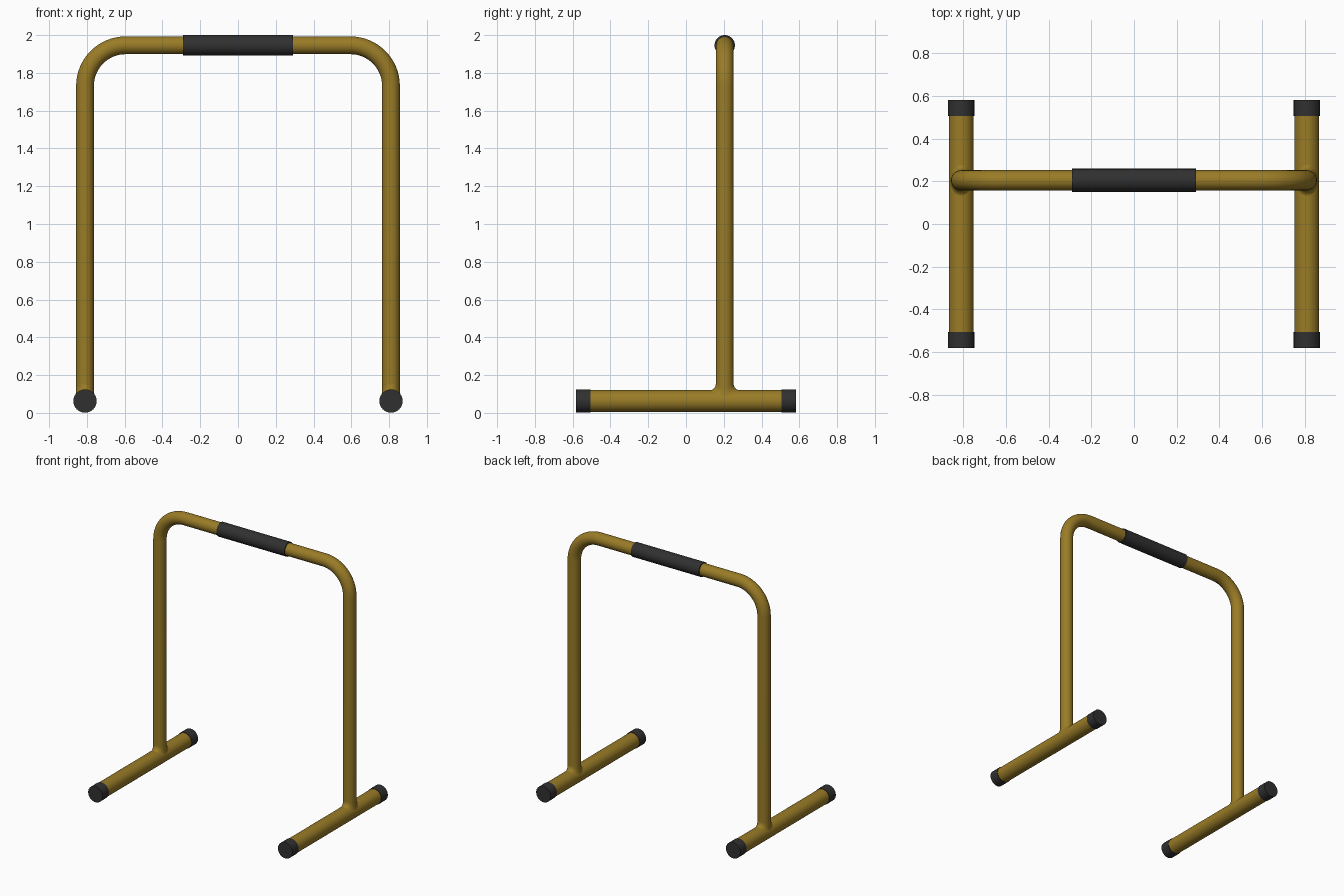
import bpy, bmesh, math
from mathutils import Vector

if "Cube" in bpy.data.objects:
    bpy.data.objects.remove(bpy.data.objects["Cube"])

TUBE_R, FOOT_R, CAP_R, GRIP_R = 0.047, 0.058, 0.0615, 0.054
LEG_X, LEG_Y, FOOT_Z, TOP_Z, BEND = 0.81, 0.205, 0.0625, 1.946, 0.215
SEG = 48


def material(name, rgb):
    m = bpy.data.materials.new(name)
    m.diffuse_color = (*rgb, 1)
    m.use_nodes = True
    m.node_tree.nodes["Principled BSDF"].inputs["Base Color"].default_value = m.diffuse_color
    return m


gold = material("gold_paint", (0.32, 0.2, 0.02))
rubber = material("black_rubber", (0.03, 0.03, 0.03))


def loft(name, rings, mat, caps=True):
    """Skin a list of closed rings into one smooth object."""
    bm = bmesh.new()
    loops = [[bm.verts.new(p) for p in ring] for ring in rings]
    for a, b in zip(loops, loops[1:]):
        n = len(a)
        for i in range(n):
            j = (i + 1) % n
            bm.faces.new((a[i], a[j], b[j], b[i]))
    if caps:
        bm.faces.new(loops[0][::-1])
        bm.faces.new(loops[-1])
    bmesh.ops.recalc_face_normals(bm, faces=bm.faces)
    me = bpy.data.meshes.new(name)
    bm.to_mesh(me)
    bm.free()
    me.materials.append(mat)
    ob = bpy.data.objects.new(name, me)
    bpy.context.collection.objects.link(ob)
    bpy.ops.object.select_all(action='DESELECT')
    ob.select_set(True)
    bpy.context.view_layer.objects.active = ob
    bpy.ops.object.shade_smooth_by_angle(angle=math.radians(35))
    return ob


ANGLES = [2 * math.pi * i / SEG for i in range(SEG)]


def ring(centre, u, v, r):
    return [Vector(centre) + (Vector(u) * math.cos(a) + Vector(v) * math.sin(a)) * r for a in ANGLES]


def bar_y(name, x, y0, y1, r, mat):
    return loft(name, [ring((x, y, FOOT_Z), (1, 0, 0), (0, 0, 1), r) for y in (y0, y1)], mat)


# Bent hoop: two uprights and a top bar in one tube
path = [((-LEG_X, FOOT_Z + 0.02), 0)]
for side in (-1, 1):
    for k in range(17):
        t = math.pi / 2 * k / 16
        if side == 1:
            t += math.pi / 2
        cx = side * (LEG_X - BEND)
        path.append(((cx - BEND * math.cos(t), TOP_Z - BEND + BEND * math.sin(t)), t))
path.append(((LEG_X, FOOT_Z + 0.02), math.pi))
loft("hoop_tube", [ring((x, LEG_Y, z), (-math.cos(t), 0, math.sin(t)), (0, 1, 0), TUBE_R)
                   for (x, z), t in path], gold)

# Hand grip
loft("hand_grip", [ring((x, LEG_Y, TOP_Z), (0, 1, 0), (0, 0, 1), GRIP_R) for x in (-0.29, 0.29)], rubber)


def weld_rings(x):
    """Saddle-shaped fillet between upright and foot tube."""
    rings = []
    for k in range(9):
        t = math.pi / 2 * k / 8
        f = 1 - math.sin(t)
        lift = 0.036 * (1 - math.cos(t))
        pts = []
        for a in ANGLES:
            px = (TUBE_R + 0.006 * f) * math.cos(a)
            py = (TUBE_R + 0.033 * f) * math.sin(a)
            pz = math.sqrt(FOOT_R ** 2 - px ** 2) + lift - 0.001
            pts.append(Vector((x + px, LEG_Y + py, FOOT_Z + pz)))
        rings.append(pts)
    return rings


# Feet, end caps and weld fillets
for side, x in (("left", -LEG_X), ("right", LEG_X)):
    bar_y(side + "_foot", x, -0.56, 0.56, FOOT_R, gold)
    bar_y(side + "_front_cap", x, -0.582, -0.505, CAP_R, rubber)
    bar_y(side + "_back_cap", x, 0.505, 0.582, CAP_R, rubber)
    loft(side + "_weld", weld_rings(x)[::-1], gold, caps=False)
